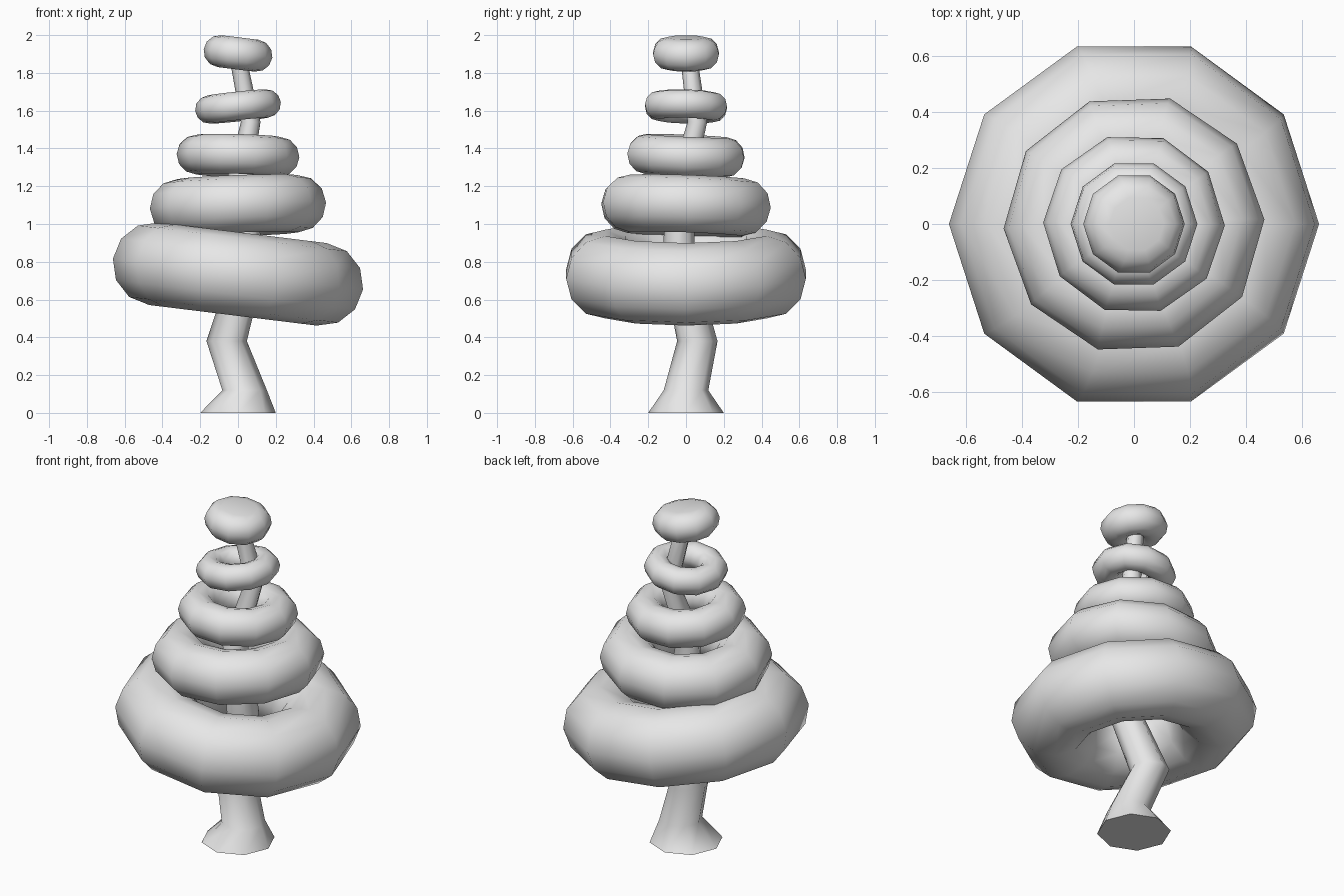
import bpy
import bmesh
from math import cos, sin, pi, radians

cube = bpy.data.objects.get("Cube")
if cube:
    bpy.data.objects.remove(cube, do_unlink=True)

# Single plain grey
GREY = (0.8, 0.8, 0.8, 1.0)
grey = bpy.data.materials.new("plain grey")
grey.use_nodes = True
grey.diffuse_color = GREY
grey.node_tree.nodes["Principled BSDF"].inputs["Base Color"].default_value = GREY


def finish(obj, name):
    """Name, colour and smooth one part."""
    obj.name = name
    obj.data.materials.append(grey)
    bpy.ops.object.select_all(action='DESELECT')
    obj.select_set(True)
    bpy.context.view_layer.objects.active = obj
    bpy.ops.object.shade_smooth_by_angle(angle=radians(60))


def foliage_ring(name, z, major, minor, tilt):
    """Ten-sided ring, tilted by degrees about x, y and z."""
    bpy.ops.mesh.primitive_torus_add(
        major_segments=10, minor_segments=12, major_radius=major, minor_radius=minor,
        location=(0, 0, z), rotation=[radians(a) for a in tilt])
    return bpy.context.object


# Foliage rings, from bottom to top
for name, z, major, minor, tilt in [
    ("bottom_ring", 0.735, 0.447, 0.22, (0, 7, 0)),
    ("lower_ring", 1.097, 0.315, 0.152, (-2, -2, 2)),
    ("middle_ring", 1.362, 0.22, 0.105, (-2.5, 1.5, -1)),
    ("upper_ring", 1.622, 0.153, 0.075, (-1.5, -6, 0)),
]:
    finish(foliage_ring(name, z, major, minor, tilt), name)

# Top cap: a ring whose upper hole is closed by a flat disc
cap = foliage_ring("top_cap", 1.903, 0.098, 0.085, (0, 7, 0))
bm = bmesh.new()
bm.from_mesh(cap.data)
inner = [f for f in bm.faces
         if f.calc_center_median().z > 0 and f.calc_center_median().xy.length < 0.095]
bmesh.ops.delete(bm, geom=inner, context='FACES')
bmesh.ops.holes_fill(bm, edges=[e for e in bm.edges if e.is_boundary], sides=0)
bmesh.ops.recalc_face_normals(bm, faces=bm.faces)
bm.to_mesh(cap.data)
bm.free()
finish(cap, "top_cap")

# Crooked trunk: octagonal sections (x, y, z, radius) joined into a tube
SECTIONS = [
    (0, 0, 0, 0.2),
    (0.035, 0, 0.12, 0.118),
    (-0.06, 0.06, 0.38, 0.107),
    (0.06, -0.04, 0.8, 0.088),
    (0, -0.03, 1.2, 0.068),
    (0.067, 0.06, 1.54, 0.052),
    (0, 0.015, 1.88, 0.045),
]
SIDES = 8
bm = bmesh.new()
loops = [[bm.verts.new((x + r * cos(2 * pi * i / SIDES), y + r * sin(2 * pi * i / SIDES), z))
          for i in range(SIDES)] for x, y, z, r in SECTIONS]
for low, high in zip(loops, loops[1:]):
    for i in range(SIDES):
        j = (i + 1) % SIDES
        bm.faces.new((low[i], low[j], high[j], high[i]))
bm.faces.new(loops[0][::-1])
bm.faces.new(loops[-1])
mesh = bpy.data.meshes.new("trunk")
bm.to_mesh(mesh)
bm.free()
trunk = bpy.data.objects.new("trunk", mesh)
bpy.context.collection.objects.link(trunk)
finish(trunk, "trunk")
